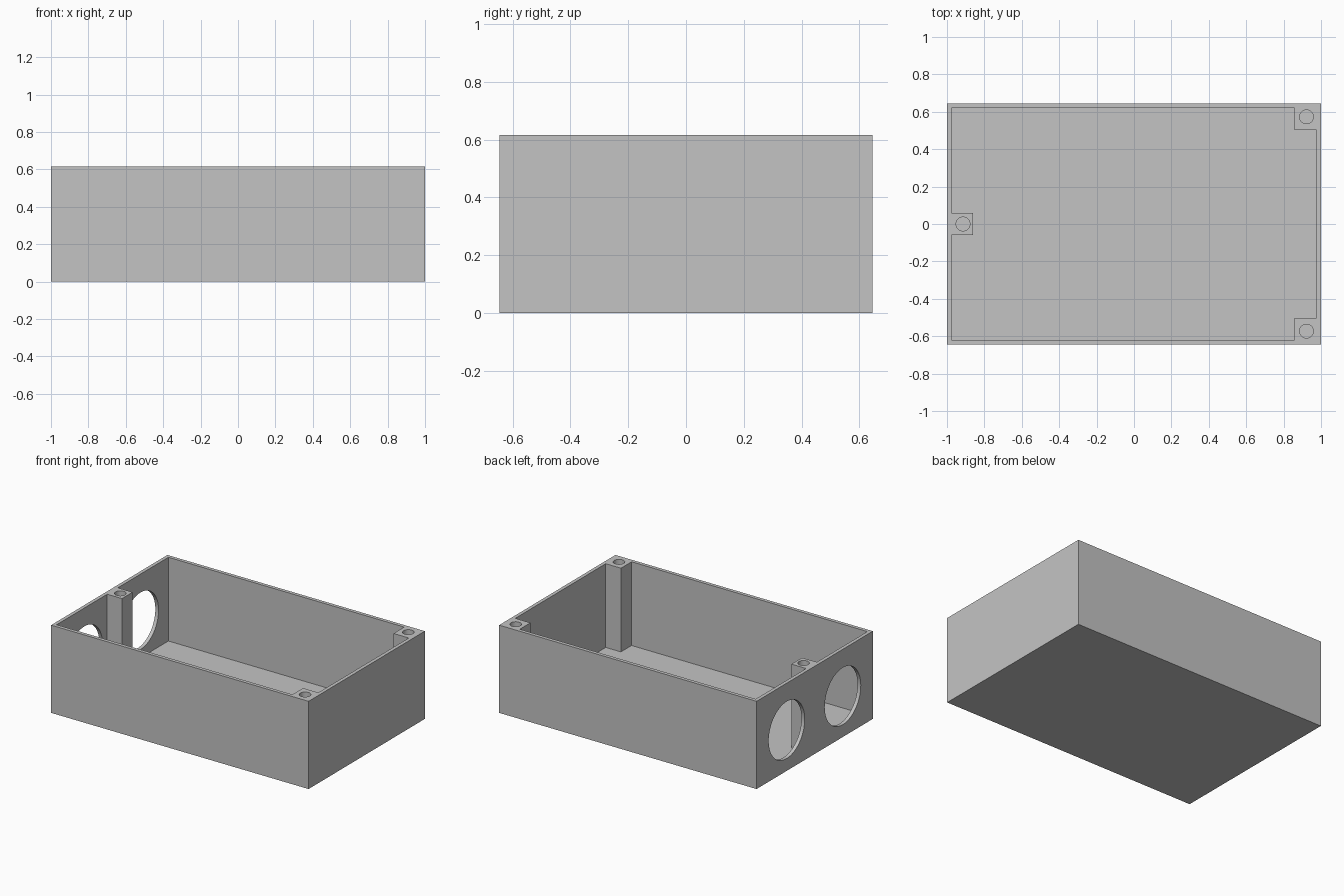
import bpy, bmesh, math
from mathutils import Matrix, Vector

cube = bpy.data.objects.get("Cube")
if cube:
    bpy.data.objects.remove(cube, do_unlink=True)

# Main dimensions
HX, HY, HEIGHT = 1.0, 0.645, 0.616
WALL, FLOOR = 0.025, 0.028
POST, SCREW_R, SCREW_DEPTH = 0.118, 0.037, 0.4
PORT_R, PORT_Y, PORT_Z = 0.2, 0.311, 0.287

grey = bpy.data.materials.new("plain grey")
grey.use_nodes = True
grey.diffuse_color = (0.55, 0.55, 0.55, 1)
grey.node_tree.nodes["Principled BSDF"].inputs["Base Color"].default_value = grey.diffuse_color


def make_object(name, bm):
    bmesh.ops.recalc_face_normals(bm, faces=bm.faces)
    mesh = bpy.data.meshes.new(name)
    bm.to_mesh(mesh)
    bm.free()
    mesh.materials.append(grey)
    obj = bpy.data.objects.new(name, mesh)
    bpy.context.collection.objects.link(obj)
    return obj


def prism(name, outline, z0, z1):
    bm = bmesh.new()
    face = bm.faces.new([bm.verts.new((x, y, z0)) for x, y in outline])
    top = bmesh.ops.extrude_face_region(bm, geom=[face])["geom"]
    verts = [g for g in top if isinstance(g, bmesh.types.BMVert)]
    bmesh.ops.translate(bm, vec=(0, 0, z1 - z0), verts=verts)
    return make_object(name, bm)


def cylinder(name, centre, radius, depth, axis="Z"):
    bm = bmesh.new()
    turn = Matrix.Rotation(math.pi / 2, 4, "Y") if axis == "X" else Matrix()
    bmesh.ops.create_cone(bm, cap_ends=True, segments=64, radius1=radius, radius2=radius,
                          depth=depth, matrix=Matrix.Translation(Vector(centre)) @ turn)
    return make_object(name, bm)


# Solid block
box = prism("enclosure_box", [(-HX, -HY), (HX, -HY), (HX, HY), (-HX, HY)], 0, HEIGHT)

# Cavity outline leaves two corner posts and one mid-wall post standing
ix, iy, mid = HX - WALL, HY - WALL, POST / 2
half = [(-ix + POST - 0.003, mid), (-ix, mid), (-ix, iy), (ix - POST, iy),
        (ix - POST, iy - POST), (ix, iy - POST)]
outline = half + [(x, -y) for x, y in reversed(half)]
cutters = [prism("cavity_cutter", outline, FLOOR, HEIGHT + 0.1)]

# Screw holes in the post tops
for x, y in [(-0.914, 0), (0.922, 0.573), (0.922, -0.573)]:
    cutters.append(cylinder("screw_hole_cutter", (x, y, HEIGHT), SCREW_R, 2 * SCREW_DEPTH))

# Round ports through the end wall
for side in (-1, 1):
    cutters.append(cylinder("port_cutter", (-HX, side * PORT_Y, PORT_Z), PORT_R, 4 * WALL, "X"))

for cutter in cutters:
    cutter.hide_render = True
    mod = box.modifiers.new(cutter.name, "BOOLEAN")
    mod.operation, mod.solver, mod.object = "DIFFERENCE", "EXACT", cutter

# Bake the cuts and drop the cutters
bpy.context.view_layer.update()
baked = bpy.data.meshes.new_from_object(box.evaluated_get(bpy.context.evaluated_depsgraph_get()))
box.modifiers.clear()
box.data = baked
for cutter in cutters:
    bpy.data.objects.remove(cutter, do_unlink=True)

# Smooth the round holes, keep corners sharp
bpy.ops.object.select_all(action="DESELECT")
box.select_set(True)
bpy.context.view_layer.objects.active = box
bpy.ops.object.shade_smooth_by_angle(angle=math.radians(30))
